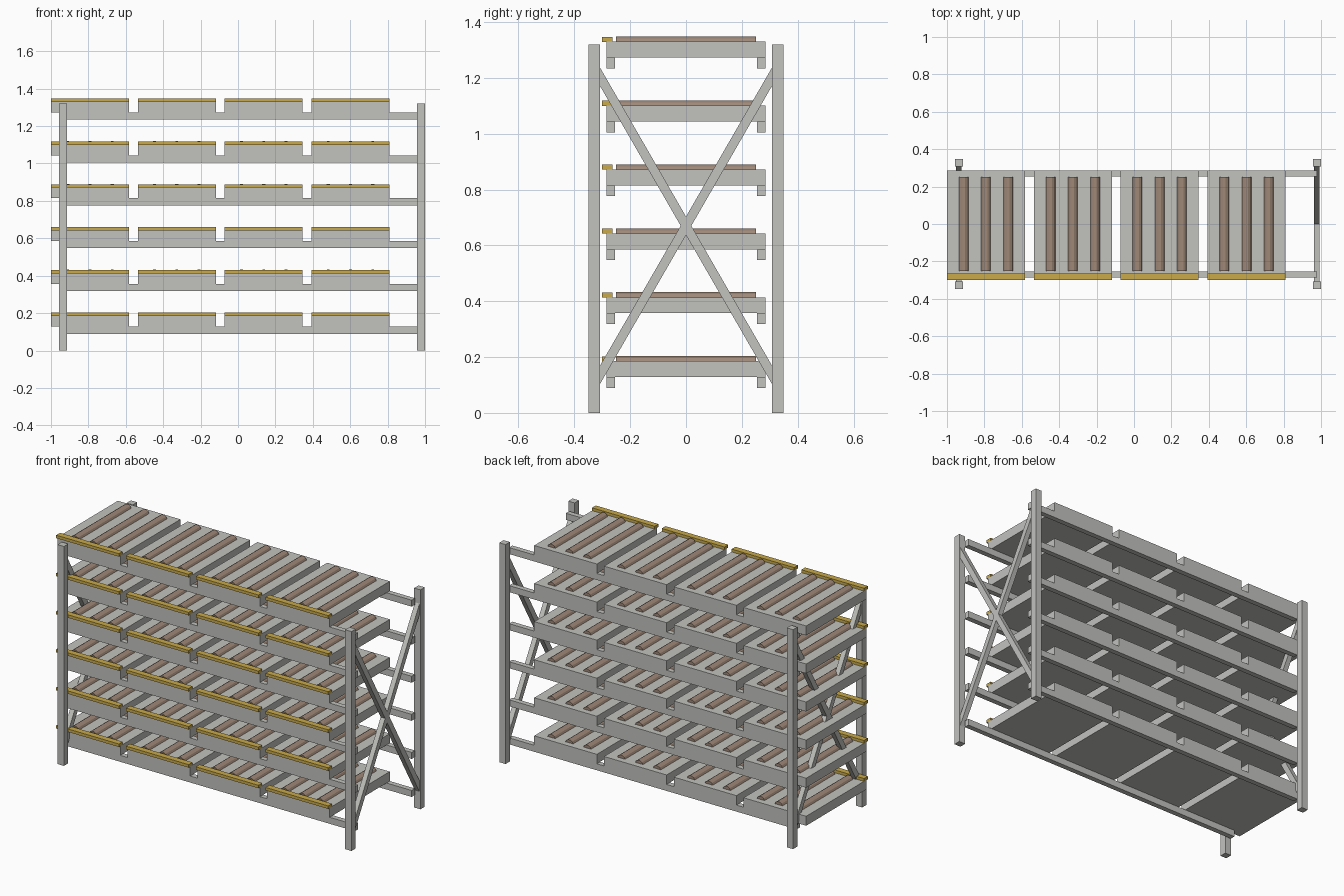
import bpy
import math
from mathutils import Vector

cube = bpy.data.objects.get("Cube")
if cube:
    bpy.data.objects.remove(cube, do_unlink=True)


def material(name, rgb):
    mat = bpy.data.materials.new(name)
    mat.use_nodes = True
    colour = (*rgb, 1.0)
    mat.diffuse_color = colour
    mat.node_tree.nodes["Principled BSDF"].inputs["Base Color"].default_value = colour
    return mat


STEEL = material("light grey steel", (0.54, 0.54, 0.52))
BROWN = material("brown roller", (0.35, 0.25, 0.19))
YELLOW = material("yellow edge", (0.58, 0.40, 0.07))


def finish(obj, name, mat):
    obj.name = name
    obj.data.materials.append(mat)
    return obj


def box(name, centre, size, mat, tilt=0.0):
    bpy.ops.mesh.primitive_cube_add(size=1, location=centre, rotation=(tilt, 0, 0))
    obj = bpy.context.object
    obj.scale = size
    return finish(obj, name, mat)


def roller(name, centre, radius, length):
    # Low-sided cylinder lying along y, with a flat facet on top
    bpy.ops.mesh.primitive_cylinder_add(vertices=12, radius=radius, depth=length,
                                        location=centre)
    obj = bpy.context.object
    obj.rotation_euler = (math.pi / 2, math.pi / 12, 0)
    return finish(obj, name, BROWN)


END_X = {"right": -0.936, "left": 0.978}
SIDE_Y = {"front": -1, "back": 1}
POST_H = 1.32

# End frames: two posts and a crossed pair of braces
for end, x in END_X.items():
    for side, s in SIDE_Y.items():
        box(f"{side}_{end}_post", (x, s * 0.328, POST_H / 2), (0.042, 0.041, POST_H), STEEL)
        run = Vector((0, s * 0.66, 1.144))
        box(f"{side}_{end}_brace", (x, 0, 0.67), (0.03, 0.033, run.length), STEEL,
            tilt=-math.atan2(run.y, run.z))

# Six levels, each with two beams and four trays
LEVELS, PITCH_Z = 6, 0.229
BAYS, PITCH_X = 4, 0.4645
TRAY_W, TRAY_H = 0.417, 0.057
beam_x = sum(END_X.values()) / 2
beam_len = END_X["left"] - END_X["right"]

for level in range(LEVELS):
    base = 0.128 + level * PITCH_Z
    top = base + TRAY_H
    tag = f"level_{level + 1}"
    for side, s in SIDE_Y.items():
        box(f"{tag}_{side}_beam", (beam_x, s * 0.27, base - 0.0195),
            (beam_len, 0.031, 0.039), STEEL)
    for bay in range(BAYS):
        x = -1 + TRAY_W / 2 + bay * PITCH_X
        label = f"{tag}_bay_{bay + 1}"
        box(f"{label}_tray", (x, 0, base + TRAY_H / 2), (TRAY_W, 0.571, TRAY_H), STEEL)
        # Front lip rail
        box(f"{label}_edge_rail", (x, -0.282, top + 0.008), (TRAY_W, 0.036, 0.018), YELLOW)
        # Rollers half sunk into the tray
        for i in (-1, 0, 1):
            roller(f"{label}_roller_{i + 2}", (x + i * 0.119, 0, top - 0.008), 0.027, 0.5)
